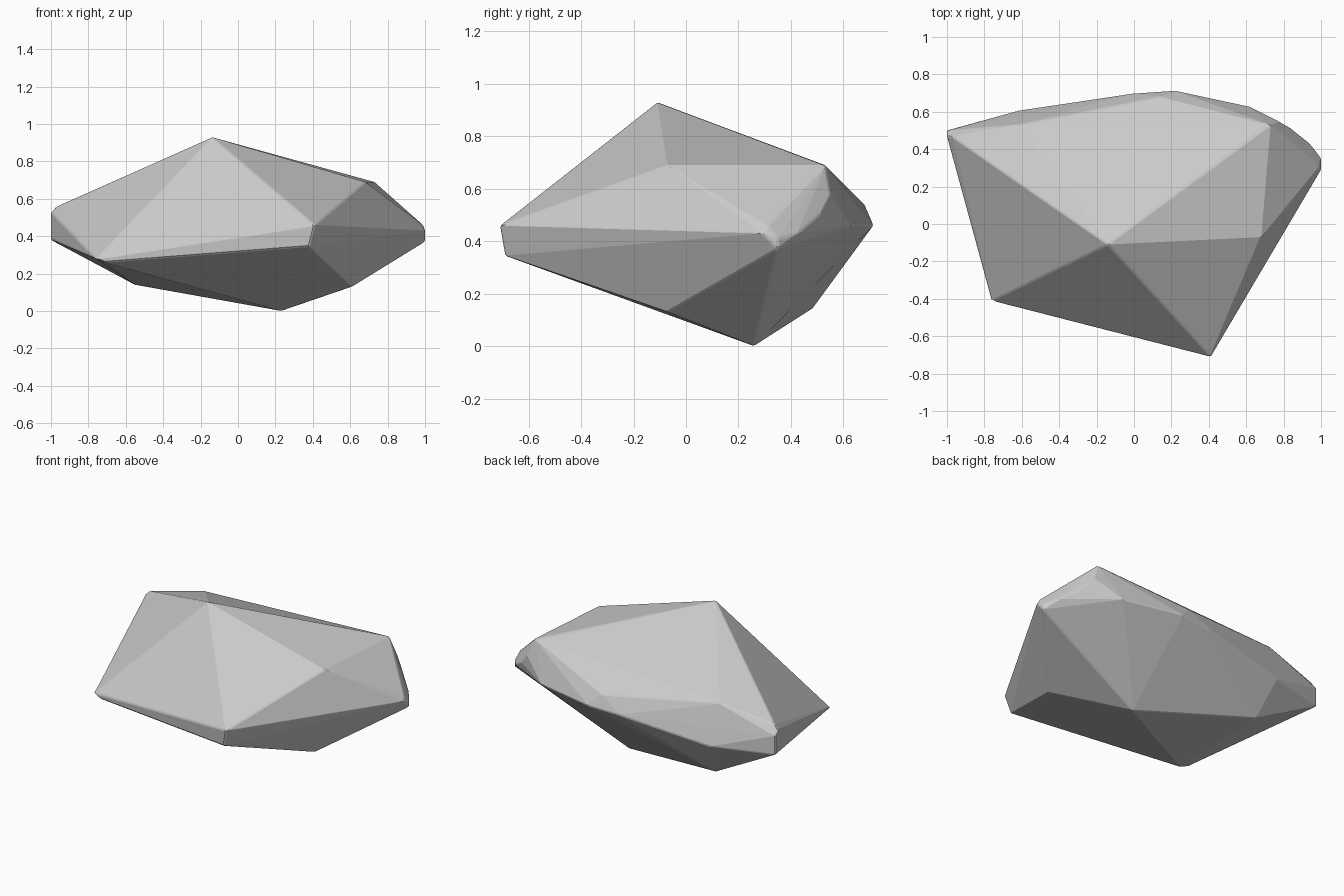
import bpy, bmesh, math

if "Cube" in bpy.data.objects:
    bpy.data.objects.remove(bpy.data.objects["Cube"])

# Corner points of the faceted boulder, grouped by area
crown = [(-0.14, -0.11, 0.93), (0.68, -0.07, 0.69), (0.73, 0.53, 0.69), (0.70, 0.53, 0.69)]
front = [(-0.76, -0.41, 0.28), (-0.71, -0.42, 0.26), (0.41, -0.71, 0.46), (0.38, -0.69, 0.345)]
base = [(0.61, -0.07, 0.13), (0.23, 0.26, 0.0), (-0.55, 0.48, 0.14)]
left_tip = [(-1.0, 0.47, 0.53), (-0.97, 0.465, 0.56), (-1.0, 0.50, 0.50),
            (-1.0, 0.50, 0.38), (-1.0, 0.47, 0.39)]
right_tip = [(1.0, 0.29, 0.43), (0.99, 0.31, 0.46), (1.0, 0.35, 0.37), (1.0, 0.35, 0.41),
             (0.94, 0.43, 0.43), (0.84, 0.51, 0.50), (0.77, 0.55, 0.58)]
back = [(-0.62, 0.53, 0.63), (-0.60, 0.61, 0.37), (0.0, 0.70, 0.45), (0.14, 0.68, 0.54),
        (0.22, 0.715, 0.46), (0.61, 0.63, 0.46)]

# Shrink-wrap the corners into one solid rock
bm = bmesh.new()
for p in crown + front + base + left_tip + right_tip + back:
    bm.verts.new(p)
bmesh.ops.convex_hull(bm, input=bm.verts[:])
bmesh.ops.delete(bm, geom=[v for v in bm.verts if not v.link_faces], context='VERTS')
bmesh.ops.dissolve_limit(bm, angle_limit=math.radians(1.5),
                         verts=bm.verts[:], edges=bm.edges[:])
bmesh.ops.recalc_face_normals(bm, faces=bm.faces[:])

mesh = bpy.data.meshes.new("boulder")
bm.to_mesh(mesh)
bm.free()
boulder = bpy.data.objects.new("boulder", mesh)
bpy.context.collection.objects.link(boulder)

# Slightly worn edges
bevel = boulder.modifiers.new("worn_edges", 'BEVEL')
bevel.width = 0.006
bevel.segments = 1
bevel.limit_method = 'ANGLE'
bevel.angle_limit = math.radians(25)
